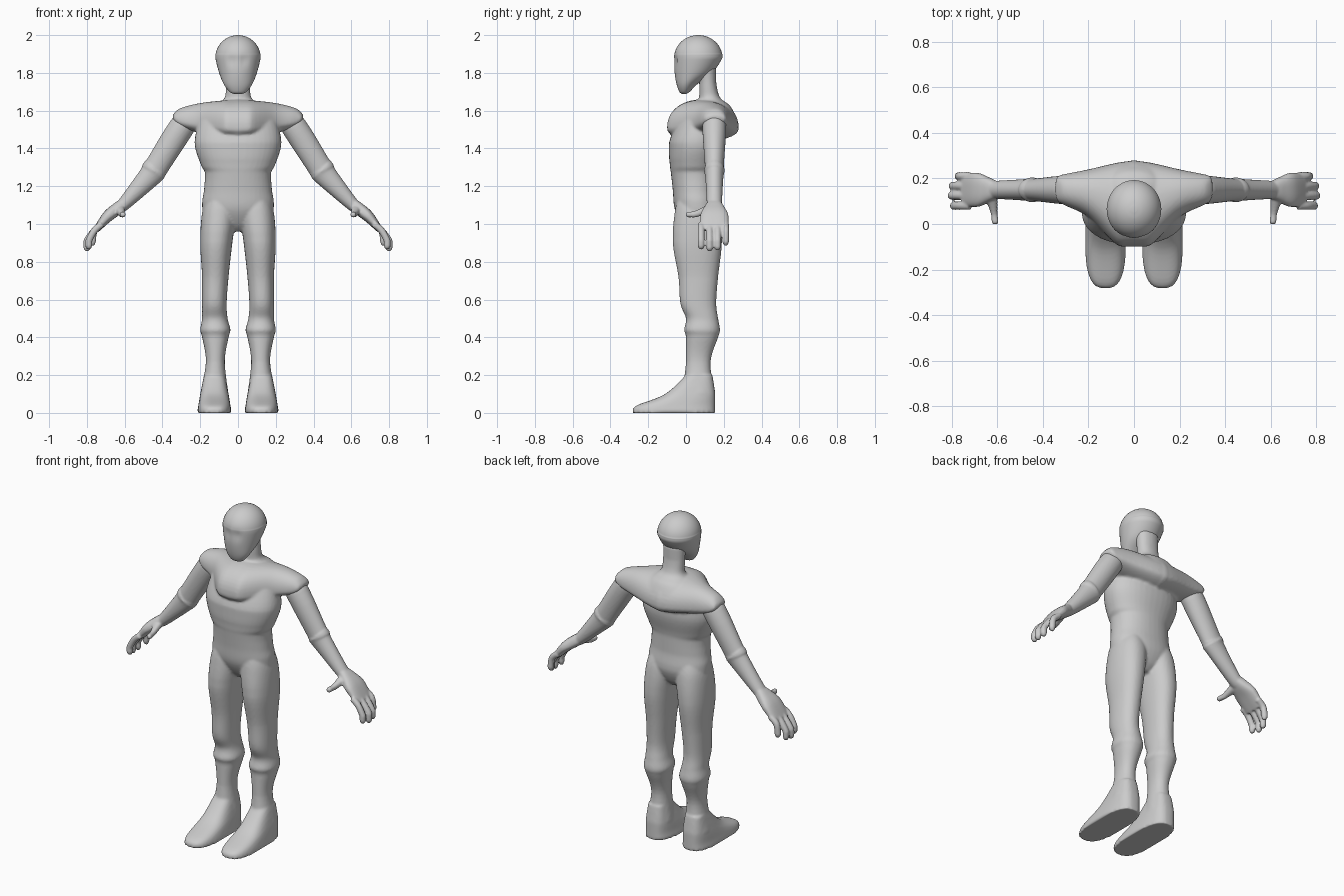
import bpy
import math
from mathutils import Vector

if "Cube" in bpy.data.objects:
    bpy.data.objects.remove(bpy.data.objects["Cube"])

GREY = (0.6, 0.6, 0.6, 1)
grey = bpy.data.materials.new("plain grey")
grey.use_nodes = True
grey.diffuse_color = GREY
grey.node_tree.nodes["Principled BSDF"].inputs["Base Color"].default_value = GREY

SIDES = 40
STEPS = 6


def refine(rows):
    """Smooth in-between rows that never overshoot their neighbours."""
    result = []
    last = len(rows) - 1
    for i in range(last):
        before, start, end, after = (rows[max(0, min(last, i + k))] for k in (-1, 0, 1, 2))
        for step in range(STEPS):
            t = step / STEPS
            row = []
            for p, q, r, s in zip(before, start, end, after):
                bend = 2 * p - 5 * q + 4 * r - s + t * (3 * (q - r) + s - p)
                value = q + t / 2 * (r - p + t * bend)
                row.append(max(min(q, r), min(max(q, r), value)))
            result.append(row)
    return result + [list(rows[last])]


def rounded_outline(power):
    """Unit outline between an ellipse and a rounded box."""
    outline = []
    for k in range(SIDES):
        angle = math.tau * k / SIDES
        outline.append([math.copysign(abs(w) ** (2 / power), w)
                        for w in (math.cos(angle), math.sin(angle))])
    return outline


def skin(rings):
    """Closed vertices and faces from a list of rings."""
    count = len(rings)
    faces = []
    for i in range(count - 1):
        for j in range(SIDES):
            k = (j + 1) % SIDES
            low, high = i * SIDES, (i + 1) * SIDES
            faces.append((low + j, low + k, high + k, high + j))
    faces.append(tuple(reversed(range(SIDES))))
    faces.append(tuple(range((count - 1) * SIDES, count * SIDES)))
    return [vert for ring in rings for vert in ring], faces


def slices(rows, axis="z", power=2.2, split=0.5):
    """Rows of (position, low u, high u, low v, high v) stacked along an axis."""
    rings = []
    for position, low_u, high_u, low_v, high_v in refine(rows):
        middle = low_v + (high_v - low_v) * split
        ring = []
        for c, s in rounded_outline(power):
            u = (low_u + high_u) / 2 + c * (high_u - low_u) / 2
            v = middle + s * (high_v - middle if s > 0 else middle - low_v)
            places = {"x": (position, u, v), "y": (u, position, v), "z": (u, v, position)}
            ring.append(Vector(places[axis]))
        rings.append(ring)
    return skin(rings)


def symmetric(rows):
    """Rows of (height, half width, front, back) widened evenly to both sides."""
    return [(z, -half, half, front, back) for z, half, front, back in rows]


def tube(rows, y, power=2):
    """Rows of (x, z, half width, half thickness) along a path at one depth."""
    rows = refine(rows)
    points = [Vector((x, y, z)) for x, z, width, thick in rows]
    side = Vector((0, 1, 0))
    rings = []
    for i, (x, z, width, thick) in enumerate(rows):
        tangent = points[min(i + 1, len(points) - 1)] - points[max(i - 1, 0)]
        up = tangent.cross(side).normalized()
        rings.append([points[i] + side * c * width + up * s * thick
                      for c, s in rounded_outline(power)])
    return skin(rings)


def make(name, parts):
    """One smooth object from overlapping closed parts."""
    verts, faces = [], []
    for part_verts, part_faces in parts:
        base = len(verts)
        verts += part_verts
        faces += [tuple(i + base for i in face) for face in part_faces]
    mesh = bpy.data.meshes.new(name)
    mesh.from_pydata(verts, [], faces)
    mesh.materials.append(grey)
    mesh.shade_smooth()
    obj = bpy.data.objects.new(name, mesh)
    bpy.context.collection.objects.link(obj)
    return obj


def mirror_and_fuse(obj, voxel, softness):
    """Mirror to the other side and blend the parts into one skin."""
    obj.modifiers.new("mirror", "MIRROR").use_mirror_merge = False
    blend = obj.modifiers.new("blend", "REMESH")
    blend.mode = "VOXEL"
    blend.voxel_size = voxel
    blend.use_smooth_shade = True
    soften = obj.modifiers.new("soften", "SMOOTH")
    soften.factor = 0.5
    soften.iterations = softness


# Torso from crotch to chest
torso = slices(symmetric([
    (.96, .04, .02, .11), (1, .13, -.02, .15), (1.08, .19, -.06, .18), (1.18, .18, -.07, .17),
    (1.27, .175, -.08, .17), (1.31, .195, -.085, .175), (1.43, .23, -.09, .2), (1.57, .2, -.03, .18)]))

# Broad overhanging shoulder yoke, from the middle out to one tip
yoke = slices([
    (-.01, -.1, .28, 1.44, 1.66), (.07, -.095, .27, 1.45, 1.655), (.2, .03, .24, 1.48, 1.64),
    (.3, .08, .22, 1.51, 1.615), (.335, .1, .21, 1.54, 1.59), (.345, .13, .18, 1.56, 1.575)],
    axis="x", split=0.3)

# Neck flaring into the back
neck = slices(symmetric([
    (1.58, .17, .03, .26), (1.63, .12, .05, .23), (1.67, .07, .07, .18),
    (1.75, .065, .07, .16), (1.83, .07, .05, .16)]))

# Leg with a boot cuff and a narrow ankle
leg = slices([
    (1.15, .03, .16, -.04, .15), (1.06, .01, .19, -.06, .18), (.9, .03, .2, -.07, .19),
    (.72, .05, .19, -.04, .17), (.58, .06, .19, -.03, .16), (.5, .055, .19, 0, .17),
    (.44, .04, .2, -.01, .18), (.4, .05, .19, 0, .17), (.27, .07, .17, 0, .13), (.1, .05, .2, -.02, .15)])

# Long flat-soled foot
foot = slices([
    (.2, .07, .18, 0, .14), (.1, .05, .2, -.11, .155), (.04, .04, .21, -.26, .155),
    (.01, .035, .215, -.283, .155), (0, .035, .215, -.283, .155)], power=2.8)

mirror_and_fuse(make("body", [torso, yoke, neck, leg, foot]), 0.008, 3)

# Arm with a raised glove cuff at the elbow
DEPTH = 0.15
arm = tube([
    (.25, 1.57, .05, .05), (.3, 1.51, .063, .068), (.43, 1.305, .05, .064), (.445, 1.283, .055, .068),
    (.47, 1.25, .048, .06), (.6, 1.11, .04, .036), (.64, 1.08, .04, .03)], DEPTH)

# Hand with a forward thumb and four fingers
palm = tube([
    (.6, 1.11, .035, .03), (.64, 1.08, .055, .033), (.69, 1.04, .075, .03), (.75, .97, .07, .017)],
    DEPTH, power=2.6)
thumb = slices([
    (0, .6, .62, 1.04, 1.06), (.01, .595, .625, 1.035, 1.065), (.05, .6, .63, 1.035, 1.07),
    (.13, .6, .66, 1.06, 1.11)], axis="y")
hand = [palm, thumb]
THICK = 0.018
for y, reach in ((.08, 0), (.125, .01), (.167, .005), (.21, -.02)):
    knuckle, bend = (.72, 1, THICK, THICK), (.76, .965, THICK, THICK)
    joint = (.79 + reach, .91, THICK, THICK)
    pad = (.79 + reach, .885 - reach, THICK, THICK)
    tip = (.787 + reach, .866 - reach, THICK / 2, THICK / 2)
    hand.append(tube([knuckle, bend, joint, pad, tip], y))

mirror_and_fuse(make("arms", [arm] + hand), 0.006, 2)

# Egg-shaped head: narrow jaw under a domed skull
jaw = [(1.688, .02, -.02, 0), (1.7, .045, -.035, .02), (1.74, .075, -.05, .06), (1.8, .1, -.06, .14)]
dome = []
for step in range(8):
    turn = math.radians(12 * step)
    spread = math.cos(turn)
    dome.append((1.88 + .12 * math.sin(turn), .12 * spread, .065 - .128 * spread, .065 + .128 * spread))
head = make("head", [slices(symmetric(jaw + dome), power=2)])

# Shallow eye hollows
for vert in head.data.vertices:
    if vert.co.y < 0.03:
        across = (abs(vert.co.x) - .03) / .02
        along = (vert.co.z - 1.865) / .03
        vert.co.y += 0.009 * math.exp(-across ** 2 - along ** 2)
